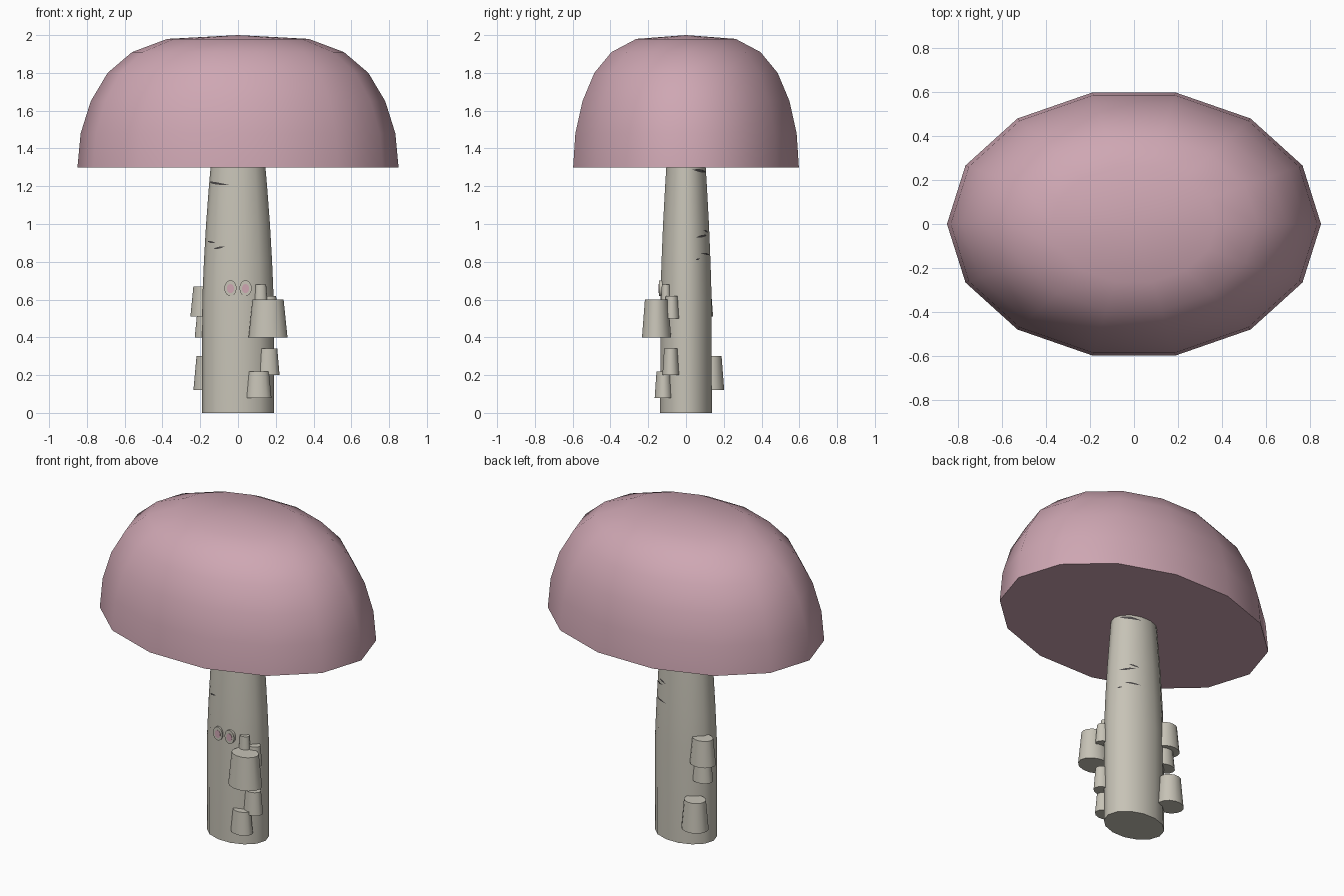
import bpy, bmesh, math

if "Cube" in bpy.data.objects:
    bpy.data.objects.remove(bpy.data.objects["Cube"])

SIDES = 14


def material(name, rgb):
    m = bpy.data.materials.new(name)
    m.diffuse_color = (*rgb, 1)
    m.use_nodes = True
    m.node_tree.nodes["Principled BSDF"].inputs["Base Color"].default_value = m.diffuse_color
    return m


PINK = material("dusty pink", (0.62, 0.385, 0.45))
CREAM = material("pale grey cream", (0.57, 0.545, 0.47))
DARK = material("dark bark", (0.07, 0.065, 0.065))


def finish(name, bm, mat, smooth=True):
    mesh = bpy.data.meshes.new(name)
    bm.to_mesh(mesh)
    bm.free()
    mesh.materials.append(mat)
    ob = bpy.data.objects.new(name, mesh)
    bpy.context.collection.objects.link(ob)
    if smooth:
        bpy.ops.object.select_all(action='DESELECT')
        ob.select_set(True)
        bpy.context.view_layer.objects.active = ob
        bpy.ops.object.shade_smooth_by_angle(angle=math.radians(45))
    return ob


def loft(name, profile, rx, ry, mat, cx=0, cy=0, sides=SIDES):
    """Closed elliptical body through (z, scale) rings; scale 0 makes a tip."""
    bm = bmesh.new()
    rings = []
    for z, s in profile:
        if s == 0:
            rings.append([bm.verts.new((cx, cy, z))])
            continue
        rings.append([bm.verts.new((cx + rx * s * math.cos(math.tau * i / sides),
                                    cy + ry * s * math.sin(math.tau * i / sides), z))
                      for i in range(sides)])
    for a, b in zip(rings, rings[1:]):
        for i in range(sides):
            j = (i + 1) % sides
            if len(b) == 1:
                bm.faces.new((a[i], a[j], b[0]))
            else:
                bm.faces.new((a[i], a[j], b[j], b[i]))
    bm.faces.new(rings[0][::-1])
    if len(rings[-1]) > 1:
        bm.faces.new(rings[-1])
    return finish(name, bm, mat)


# Domed cap with flat underside
loft("cap", [(1.3, 1), (1.48, 0.98), (1.65, 0.917), (1.8, 0.812),
             (1.91, 0.66), (1.98, 0.44), (2.0, 0)], 0.85, 0.613, PINK)

# Tapering stem
STEM = [(0, 1), (0.6, 0.995), (0.8, 0.95), (1.0, 0.89), (1.2, 0.81), (1.3, 0.765)]
SX, SY = 0.19, 0.14
loft("stem", STEM, SX, SY, CREAM)

# Tapered shelf growths: centre x, centre y, bottom z, top z, bottom radii
growths = [
    (0.159, -0.156, 0.40, 0.60, 0.103, 0.079),
    (0.160, -0.080, 0.20, 0.34, 0.060, 0.046),
    (0.109, -0.118, 0.08, 0.22, 0.068, 0.049),
    (0.160, -0.075, 0.50, 0.62, 0.052, 0.041),
    (0.120, -0.106, 0.58, 0.68, 0.036, 0.028),
    (-0.173, 0.082, 0.51, 0.67, 0.079, 0.063),
    (-0.165, 0.072, 0.40, 0.53, 0.064, 0.049),
    (-0.155, 0.133, 0.12, 0.30, 0.081, 0.071),
]
for n, (x, y, z0, z1, rx, ry) in enumerate(growths, 1):
    loft(f"stem_growth_{n}", [(z0, 1), (z1, 0.8)], rx, ry, CREAM, x, y)


def stem_point(t, z, lift):
    """Point just above the faceted stem at parameter angle t and height z."""
    for (z0, s0), (z1, s1) in zip(STEM, STEM[1:]):
        if z <= z1:
            break
    s = s0 + (s1 - s0) * (z - z0) / (z1 - z0)
    step = math.tau / SIDES
    s *= math.cos(step / 2) / math.cos(t % step - step / 2)
    return ((SX * s + lift) * math.cos(t), (SY * s + lift) * math.sin(t), z)


# Thin bark slashes: start angle, end angle, start z, end z, half height
slashes = [
    (184, 252, 1.225, 1.207, 0.006), (204, 226, 0.908, 0.900, 0.005),
    (222, 246, 0.868, 0.880, 0.005), (18, 76, 1.288, 1.275, 0.008),
    (25, 62, 0.930, 0.942, 0.006), (47, 70, 0.968, 0.955, 0.005),
    (38, 72, 0.845, 0.838, 0.005), (22, 34, 0.812, 0.816, 0.004),
]
for n, (a0, a1, z0, z1, h) in enumerate(slashes, 1):
    bm = bmesh.new()
    steps, rows = 16, []
    for i in range(steps + 1):
        f = i / steps
        t = math.radians(a0 + (a1 - a0) * f)
        z = z0 + (z1 - z0) * f
        w = h * max(math.sin(math.pi * f), 0.03)
        rows.append([bm.verts.new(stem_point(t, z + k * w, 0.002)) for k in (-1, 1)])
    for p, q in zip(rows, rows[1:]):
        bm.faces.new((p[0], q[0], q[1], p[1]))
    finish(f"bark_slash_{n}", bm, DARK, False)


def front_disc(name, cx, cz, rx, rz, y0, y1, mat):
    """Short elliptical plug facing the front."""
    bm = bmesh.new()
    n = 20
    loops = [[bm.verts.new((cx + rx * math.cos(math.tau * i / n), y,
                            cz + rz * math.sin(math.tau * i / n)))
              for i in range(n)] for y in (y0, y1)]
    for i in range(n):
        j = (i + 1) % n
        bm.faces.new((loops[0][i], loops[0][j], loops[1][j], loops[1][i]))
    bm.faces.new(loops[0])
    bm.faces.new(loops[1][::-1])
    bmesh.ops.recalc_face_normals(bm, faces=bm.faces)
    finish(name, bm, mat)


# Pair of ringed spots on the front
for side, x in (("left", -0.04), ("right", 0.04)):
    front_disc(f"{side}_spot_rim", x, 0.66, 0.032, 0.042, -0.143, -0.125, CREAM)
    front_disc(f"{side}_spot_centre", x, 0.658, 0.019, 0.024, -0.145, -0.142, PINK)
